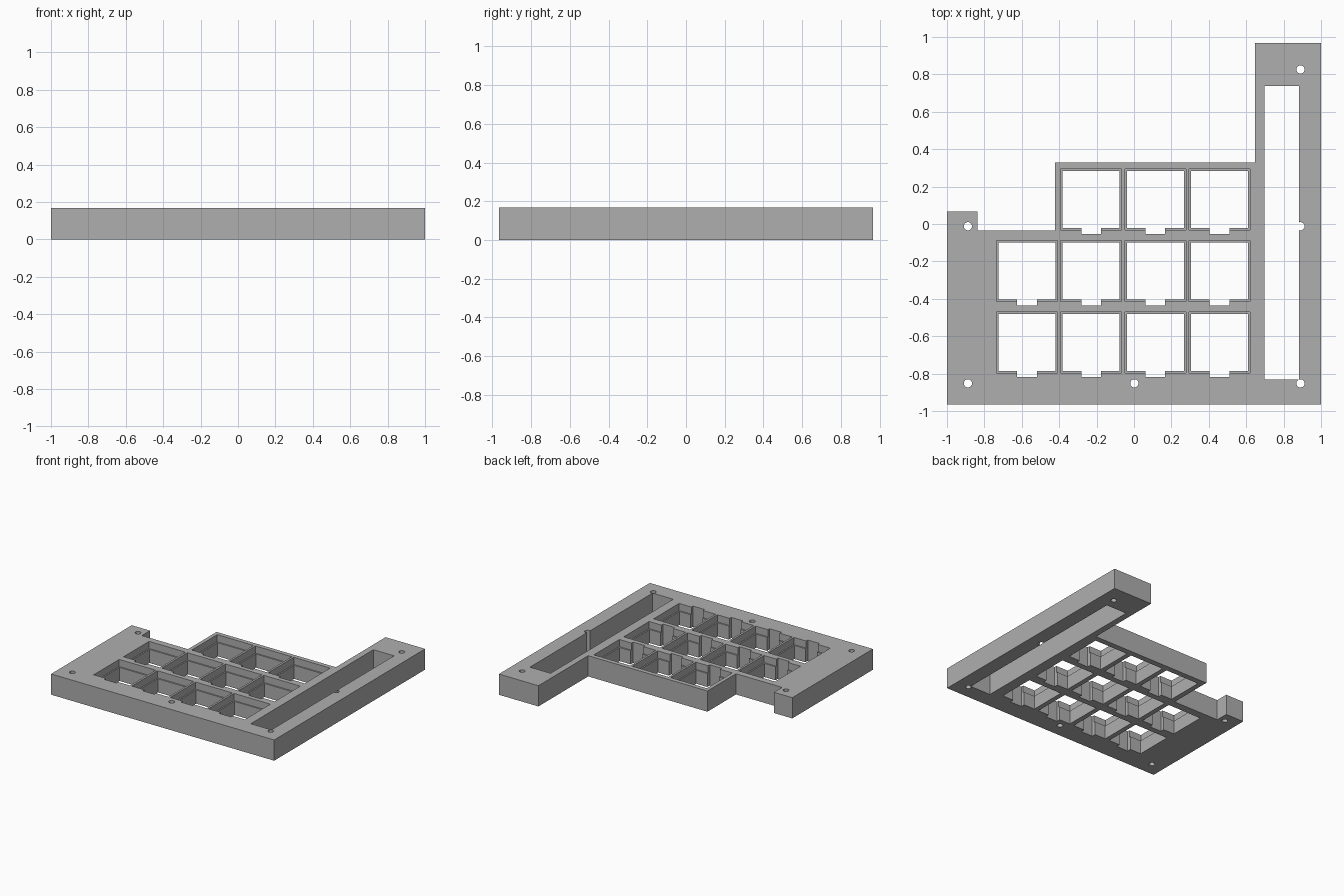
import bpy, bmesh, math

cube = bpy.data.objects.get("Cube")
if cube:
    bpy.data.objects.remove(cube)

HEIGHT = 0.168
LEDGE = 0.11

grey = bpy.data.materials.new("plain grey")
grey.use_nodes = True
colour = (0.43, 0.43, 0.43, 1)
grey.diffuse_color = colour
grey.node_tree.nodes["Principled BSDF"].inputs["Base Color"].default_value = colour


def prism(bm, outline, low, high):
    """Extrude a counter-clockwise outline from low to high."""
    face = bm.faces.new([bm.verts.new((x, y, low)) for x, y in outline])
    top = bmesh.ops.extrude_face_region(bm, geom=[face])["geom"]
    moved = [v for v in top if isinstance(v, bmesh.types.BMVert)]
    bmesh.ops.translate(bm, verts=moved, vec=(0, 0, high - low))


def rectangle(x0, x1, y0, y1):
    return [(x0, y0), (x1, y0), (x1, y1), (x0, y1)]


def circle(x, y, radius, sides=32):
    angles = [math.tau * i / sides for i in range(sides)]
    return [(x + radius * math.cos(a), y + radius * math.sin(a)) for a in angles]


def solid(name, outlines, low, high):
    bm = bmesh.new()
    for outline in outlines:
        prism(bm, outline, low, high)
    bmesh.ops.recalc_face_normals(bm, faces=bm.faces)
    mesh = bpy.data.meshes.new(name)
    bm.to_mesh(mesh)
    bm.free()
    mesh.materials.append(grey)
    obj = bpy.data.objects.new(name, mesh)
    bpy.context.collection.objects.link(obj)
    return obj


# Stepped plate with a tall arm on its left side
plate = solid("case_plate", [[
    (-1, -0.965), (1, -0.965), (1, 0.967), (0.646, 0.967), (0.646, 0.33),
    (-0.423, 0.33), (-0.423, -0.036), (-0.836, -0.036), (-0.836, 0.068),
    (-1, 0.068)]], 0, HEIGHT)

# Key pockets: three rows of four, without the back right one
centres = [(-0.572 + 0.343 * col, -0.634 + 0.3825 * row)
           for row in range(3) for col in range(4) if (row, col) != (2, 0)]


def squares(half):
    return [rectangle(x - half, x + half, y - half, y + half) for x, y in centres]


notches = [rectangle(x - 0.053, x + 0.053, y - 0.184, y) for x, y in centres]

# Screw holes
screws = [(0.89, 0.826), (0.89, -0.012), (0.89, -0.852),
          (-0.888, -0.012), (-0.888, -0.852), (0.002, -0.852)]

BELOW, ABOVE = -0.1, HEIGHT + 0.1
cutters = [
    solid("pocket_cutter", squares(0.152), BELOW, ABOVE),
    solid("lip_cutter", squares(0.163), LEDGE, ABOVE),
    solid("notch_cutter", notches, BELOW, ABOVE),
    solid("slot_cutter", [rectangle(0.697, 0.882, -0.832, 0.738)], BELOW, ABOVE),
    solid("screw_cutter", [circle(x, y, 0.022) for x, y in screws], BELOW, ABOVE),
]
for cutter in cutters:
    cutter.hide_render = True
    cutter.hide_set(True)
    cut = plate.modifiers.new(cutter.name, "BOOLEAN")
    cut.operation = "DIFFERENCE"
    cut.solver = "EXACT"
    cut.object = cutter
